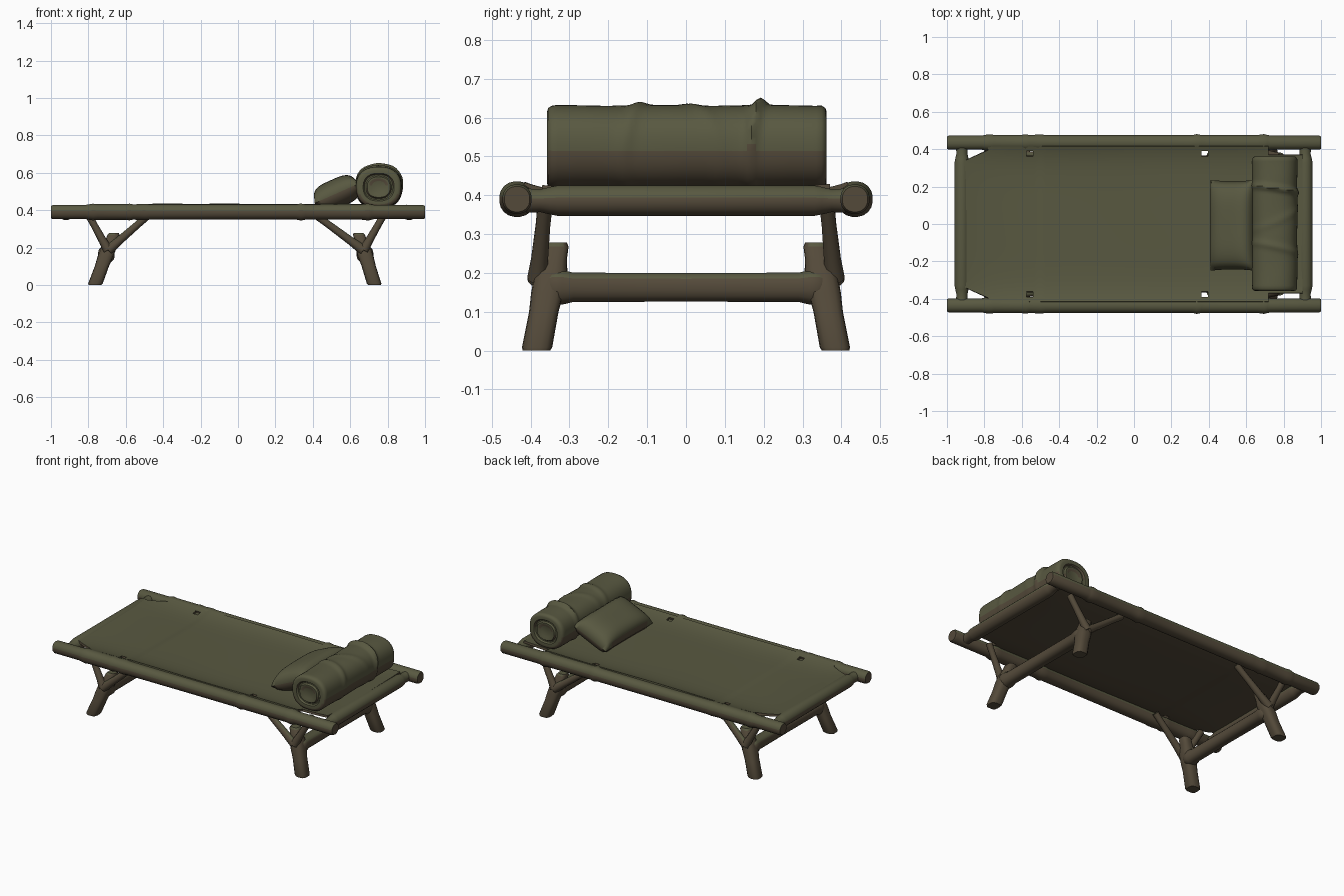
import bpy, bmesh, math
from mathutils import Vector

if "Cube" in bpy.data.objects:
    bpy.data.objects.remove(bpy.data.objects["Cube"])


def material(name, rgb):
    m = bpy.data.materials.new(name)
    m.diffuse_color = (*rgb, 1)
    m.use_nodes = True
    m.node_tree.nodes["Principled BSDF"].inputs["Base Color"].default_value = m.diffuse_color
    return m


OLIVE = material("olive canvas", (0.098, 0.098, 0.052))
BROWN = material("brown wood", (0.088, 0.068, 0.042))


def finish(name, bm, limit=0.0, angle=40):
    """Olive on faces that look up more than the limit, brown elsewhere."""
    bmesh.ops.recalc_face_normals(bm, faces=bm.faces[:])
    bm.normal_update()
    for f in bm.faces:
        f.material_index = 0 if f.normal.z > limit else 1
    me = bpy.data.meshes.new(name)
    bm.to_mesh(me)
    bm.free()
    me.materials.append(OLIVE)
    me.materials.append(BROWN)
    ob = bpy.data.objects.new(name, me)
    bpy.context.collection.objects.link(ob)
    bpy.ops.object.select_all(action='DESELECT')
    ob.select_set(True)
    bpy.context.view_layer.objects.active = ob
    bpy.ops.object.shade_smooth_by_angle(angle=math.radians(angle))
    return ob


def skin(bm, rings):
    """Join rings of points into a closed tube."""
    vs = [[bm.verts.new(p) for p in r] for r in rings]
    n = len(vs[0])
    for a, b in zip(vs, vs[1:]):
        for i in range(n):
            bm.faces.new((a[i], a[(i + 1) % n], b[(i + 1) % n], b[i]))
    bm.faces.new(vs[0])
    bm.faces.new(vs[-1])


def rod(name, path, sides=16, limit=0.0, frame=None, power=2.0):
    """Bar through (point, radius) pairs; a higher power makes it squarer."""
    d = (Vector(path[-1][0]) - Vector(path[0][0])).normalized()
    if frame:
        u, v = Vector(frame[0]), Vector(frame[1])
    else:
        u = d.cross(Vector((0, 0, 1))).normalized()
        v = u.cross(d)
    rings = []
    for p, r in path:
        ring = []
        for i in range(sides):
            a = math.tau * (i + 0.5) / sides
            c, s = math.cos(a), math.sin(a)
            k = r * (abs(c) ** power + abs(s) ** power) ** (-1 / power)
            ring.append(Vector(p) + k * (u * c + v * s))
        rings.append(ring)
    bm = bmesh.new()
    skin(bm, rings)
    return finish(name, bm, limit)


# Side rails, thicker where the canvas sleeve wraps them
RAIL = [(-1, .033), (-.99, .038), (-.815, .038), (-.80, .041), (-.775, .045), (-.75, .042),
        (-.60, .042), (-.58, .045), (-.56, .041), (-.50, .044), (-.47, .041), (-.1, .040),
        (.31, .040), (.335, .046), (.36, .041), (.41, .041), (.66, .041), (.695, .046),
        (.715, .041), (.73, .038), (.99, .038), (1, .033)]
for s in (-1, 1):
    rod("side_rail", [((x, s * .435, .39), r) for x, r in RAIL], 20, 0, None, 2.2)

# End bars with slim tenons and a canvas wrap
for x in (-.92, .915):
    rod("end_bar", [((x, y, .386), r) for y, r in
                    ((-.41, .032), (-.375, .030), (-.35, .036), (-.33, .040), (0, .040),
                     (.33, .040), (.35, .036), (.375, .030), (.41, .032))], 16)


# Canvas sheet with open corners and small slots beside the rails
def is_open(x, y):
    y = abs(y)
    if x < -.78:
        return y > .35 + .04 * (x + .88) / .09
    if x > .72:
        return y > .37
    return .362 < y < .39 and (-.575 < x < -.54 or .36 < x < .395)


bm = bmesh.new()
NX, NY = 92, 44
grid = []
for i in range(NX + 1):
    x = -.905 + 1.805 * i / NX
    row = []
    for j in range(NY + 1):
        y = -.415 + .83 * j / NY
        sag = .018 * (1 - abs(x / .905) ** 8) * (1 - abs(y / .415) ** 6)
        z = .419 - sag + .010 * abs(y / .415) ** 6 + .0015 * math.sin(7 * x + 5 * y)
        # Overlapped layer begins at the cross seam
        z += .004 if x > -.5 else 0
        row.append(bm.verts.new((x, y, z)))
    grid.append(row)
for i in range(NX):
    for j in range(NY):
        bm.faces.new((grid[i][j], grid[i + 1][j], grid[i + 1][j + 1], grid[i][j + 1]))
# Cut lines give the openings clean edges
cuts = [((x, 0, 0), (1, 0, 0)) for x in (-.78, -.575, -.54, .36, .395, .72)]
for s in (-1, 1):
    cuts += [((0, s * y, 0), (0, 1, 0)) for y in (.362, .37, .39)]
    cuts.append(((-.88, s * .35, 0), (-.04, s * .09, 0)))
for co, no in cuts:
    bmesh.ops.bisect_plane(bm, geom=bm.verts[:] + bm.edges[:] + bm.faces[:], dist=1e-5,
                           plane_co=co, plane_no=no)
hole = [f for f in bm.faces if is_open(*f.calc_center_median().xy)]
bmesh.ops.delete(bm, geom=hole, context='FACES')
top = bm.faces[:]
bmesh.ops.recalc_face_normals(bm, faces=top)
bmesh.ops.solidify(bm, geom=top, thickness=.014)
finish("canvas_sheet", bm, 0.3)

# Trestles: (foot x, top x, outer strut x, inner strut x)
for foot, head, outer, inner in ((-.765, -.663, -.805, -.465), (.73, .645, .785, .40)):
    def leg_x(z):
        return foot + (head - foot) * z / .275

    for s in (-1, 1):
        def leg_y(z):
            return s * (.385 - .052 * z / .275)

        # Leg with a horizontal foot and a stubby top
        prof = ((0, .035), (.008, .039), (.10, .038), (.15, .042), (.20, .042),
                (.235, .034), (.268, .032), (.278, .026))
        rod("leg", [((leg_x(z), leg_y(z), z), r) for z, r in prof], 16, .6,
            ((1, 0, 0), (0, 1, 0)), 3.5)
        # Two struts fan out from the leg to the rail
        for end in (outer, inner):
            a = Vector((leg_x(.19), s * .382, .185))
            b = Vector((end, s * .362, .385))
            rod("strut", [(a, .027), (a.lerp(b, .25), .022), (a.lerp(b, .7), .019),
                          (b, .020)], 10, .55)
    # Crossbar flaring into the legs
    rod("leg_crossbar", [((leg_x(.165), y, .163), r) for y, r in
                         ((-.36, .034), (-.345, .044), (-.32, .045), (-.29, .038), (0, .037),
                          (.29, .038), (.32, .045), (.345, .044), (.36, .034))], 16, .55,
        None, 2.6)

# Rolled blanket: slightly squared roll with wrinkles and coiled ends
bm = bmesh.new()
SIDES = 40
RINGS = 56


def roll_ring(y, scale, wrinkle):
    pts = []
    for k in range(SIDES):
        a = math.tau * (k + 0.5) / SIDES
        c, s = math.cos(a), math.sin(a)
        n = (abs(c) ** 2.4 + abs(s) ** 2.4) ** (-1 / 2.4)
        fold = 0
        for y0, h, w, lean in ((-.13, .009, .018, .03), (.185, .020, .014, .02),
                               (.03, .005, .02, -.06)):
            fold += h * math.exp(-((y - y0 - lean * math.sin(a - 1.2)) / w) ** 2) \
                * (.3 + .7 * max(0, math.sin(a + .3)))
        r = scale * n + wrinkle * (.01 * math.sin(23 * y + 2 * a) - .005)
        pts.append((.752 + .122 * r * c + wrinkle * fold * c, y,
                    .523 + .109 * r * s + wrinkle * fold * s))
    return pts


ends = ((.0, .30), (.006, .42), (.006, .50), (-.004, .56), (-.004, .62), (.006, .68),
        (.007, .84), (.004, .93), (-.006, .99))
rings = [roll_ring(-.351 - d, r, 0) for d, r in ends]
rings += [roll_ring(-.33 + .665 * i / RINGS, 1, 1) for i in range(RINGS + 1)]
rings += [roll_ring(.355 + d, r, 0) for d, r in reversed(ends)]
skin(bm, rings)
finish("rolled_blanket", bm, -.06, 50)

# Pillow leaning on the roll: puffed cushion resting on the sheet
bm = bmesh.new()
N = 24
tilt = math.radians(24)
for side in (1, -1):
    rows = []
    for i in range(N + 1):
        row = []
        for j in range(N + 1):
            u, v = 2 * i / N - 1, 2 * j / N - 1
            px = .130 * u * (1 - .03 * (1 - v * v))
            py = .243 * v * (1 - .03 * (1 - u * u))
            puff = (max(0, (1 - u ** 4) * (1 - v ** 4))) ** .5
            pz = side * .077 * puff
            z = .490 + px * math.sin(tilt) + pz * math.cos(tilt)
            row.append(bm.verts.new((.528 + px * math.cos(tilt) - pz * math.sin(tilt),
                                     -.007 + py, max(.410, z))))
        rows.append(row)
    for i in range(N):
        for j in range(N):
            bm.faces.new((rows[i][j], rows[i + 1][j], rows[i + 1][j + 1], rows[i][j + 1]))
bmesh.ops.remove_doubles(bm, verts=bm.verts[:], dist=.0005)
finish("pillow", bm, -.1, 60)
